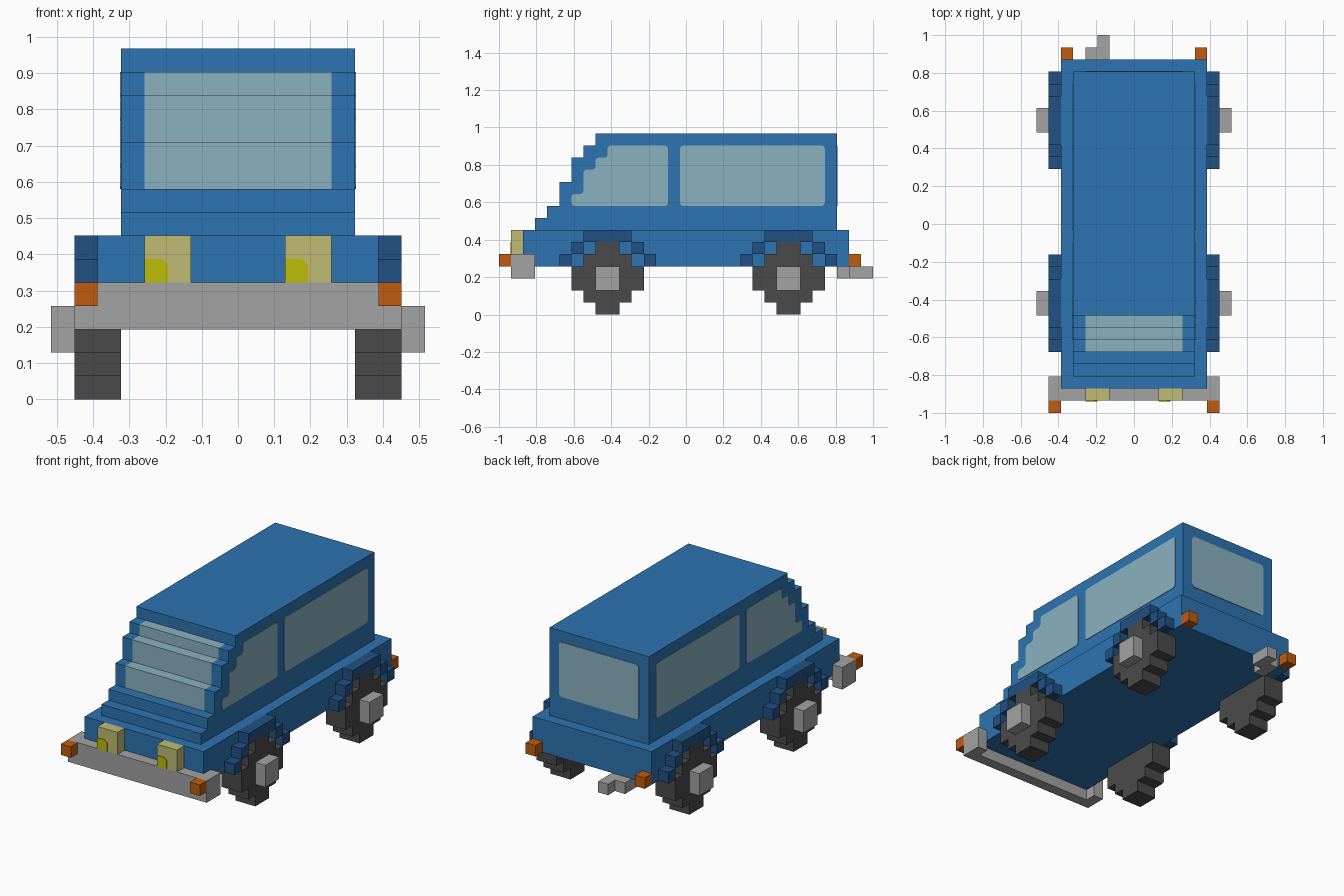
import bpy
import bmesh
from mathutils import Vector

if "Cube" in bpy.data.objects:
    bpy.data.objects.remove(bpy.data.objects["Cube"], do_unlink=True)

U = 2 / 31      # size of one block
MID = 15.5      # y is counted in blocks from the front end


def material(name, rgb):
    lin = [((c / 255 + 0.055) / 1.055) ** 2.4 if c > 10 else c / 255 / 12.92 for c in rgb]
    m = bpy.data.materials.new(name)
    m.use_nodes = True
    m.diffuse_color = (*lin, 1)
    m.node_tree.nodes["Principled BSDF"].inputs["Base Color"].default_value = (*lin, 1)
    return m


BLUE = material("body blue", (45, 116, 177))
NAVY = material("fender navy", (33, 81, 131))
GLASS = material("window glass", (138, 178, 192))
GREY = material("metal grey", (163, 163, 163))
RUBBER = material("tyre grey", (74, 74, 74))
ORANGE = material("signal orange", (193, 92, 14))
CREAM = material("lamp cream", (193, 188, 116))
YELLOW = material("bulb yellow", (190, 189, 8))


def finish(name, bm, *mats):
    bmesh.ops.recalc_face_normals(bm, faces=bm.faces)
    mesh = bpy.data.meshes.new(name)
    bm.to_mesh(mesh)
    bm.free()
    for m in mats:
        mesh.materials.append(m)
    obj = bpy.data.objects.new(name, mesh)
    bpy.context.collection.objects.link(obj)
    return obj


def boxes(name, mat, *spans):
    """One object made of boxes, each (x0, x1, y0, y1, z0, z1) in blocks."""
    bm = bmesh.new()
    for x0, x1, y0, y1, z0, z1 in spans:
        verts = bmesh.ops.create_cube(bm, size=1)["verts"]
        bmesh.ops.scale(bm, vec=Vector((abs(x1 - x0), y1 - y0, z1 - z0)) * U, verts=verts)
        centre = Vector(((x0 + x1) / 2, (y0 + y1) / 2 - MID, (z0 + z1) / 2)) * U
        bmesh.ops.translate(bm, vec=centre, verts=verts)
    return finish(name, bm, mat)


def prism_mesh(points, a, b, axis):
    """Extrude a (y, z) outline along x, or an (x, z) outline along y, in blocks."""
    def place(p, d):
        co = (d, p[0] - MID, p[1]) if axis == "x" else (p[0], d - MID, p[1])
        return Vector(co) * U
    bm = bmesh.new()
    face = bm.faces.new([bm.verts.new(place(p, a)) for p in points])
    side = bmesh.ops.extrude_face_region(bm, geom=[face])["geom"]
    verts = [v for v in side if isinstance(v, bmesh.types.BMVert)]
    bmesh.ops.translate(bm, vec=place((0, 0), b) - place((0, 0), a), verts=verts)
    bmesh.ops.recalc_face_normals(bm, faces=bm.faces)
    return bm


def prism(name, mat, points, a, b, axis="x"):
    return finish(name, prism_mesh(points, a, b, axis), mat)


def rounded(points, r=0.25):
    """Soften every corner of an outline slightly."""
    out = []
    for i, p in enumerate(points):
        p = Vector(p)
        u = (Vector(points[i - 1]) - p).normalized()
        v = (Vector(points[(i + 1) % len(points)]) - p).normalized()
        out += [p + u * r, p + (u + v) * r * 0.3, p + v * r]
    return out


def rect(x0, x1, z0, z1):
    return [(x0, z0), (x1, z0), (x1, z1), (x0, z1)]


# Lower body
boxes("lower_body", BLUE, (-6, 6, 2, 29, 4, 7))

# Cabin with a stepped nose; the windscreen is cut into the steps
nose = [(3, 7), (3, 8), (4, 8), (4, 9), (5, 9), (5, 11), (6, 11),
        (6, 13), (7, 13), (7, 14), (8, 14), (8, 15)]
bm = prism_mesh(nose + [(28, 15), (28, 7)], -5, 5, "x")
for x in (-4, 4):
    bmesh.ops.bisect_plane(bm, geom=bm.verts[:] + bm.edges[:] + bm.faces[:],
                           plane_co=(x * U, 0, 0), plane_no=(1, 0, 0))
for f in bm.faces:
    c = f.calc_center_median() / U
    if abs(c.x) < 4 and c.y + MID < 8 and 9.2 < c.z < 14.2:
        f.material_index = 1
finish("cabin", bm, BLUE, GLASS)

# Side and rear windows as thin panes
T = 0.05
front_pane = [(6, 9), (14, 9), (14, 14), (9, 14), (9, 13), (8, 13),
              (8, 12), (7, 12), (7, 10), (6, 10)]
for side, s in (("left", 1), ("right", -1)):
    prism(f"front_window_{side}", GLASS, rounded(front_pane), 5 * s, (5 + T) * s)
    prism(f"rear_side_window_{side}", GLASS, rounded(rect(15, 27, 9, 14)), 5 * s, (5 + T) * s)
prism("back_window", GLASS, rounded(rect(-4, 4, 9, 14)), 28, 28 + T, "y")

# Wheels, hubs and stepped fenders
half = [(1, 0), (1, 1), (2, 1), (2, 2), (3, 2), (3, 4), (2, 4), (2, 5), (1, 5), (1, 6)]
tyre = half + [(-y, z) for y, z in reversed(half)]
for end, cy in (("front", 9), ("rear", 24)):
    for side, s in (("left", 1), ("right", -1)):
        prism(f"{end}_wheel_{side}", RUBBER, [(cy + y, z) for y, z in tyre], 5 * s, 7 * s)
        boxes(f"{end}_hub_{side}", GREY, (7 * s, 8 * s, cy - 1, cy + 1, 2, 4))
        boxes(f"{end}_fender_{side}", NAVY,
              *[(6 * s, 7 * s, cy + a, cy + b, z, z + 1) for a, b, z in
                ((-2, 2, 6), (-3, -2, 5), (2, 3, 5), (-4, -3, 4), (3, 4, 4))])

# Front bumper with wrapped ends
boxes("front_bumper", GREY, (-7, 7, 1, 2, 3, 5), (-7, -6, 2, 3, 3, 5), (6, 7, 2, 3, 3, 5))

# Signal lamps, headlights and bulbs
for side, s in (("left", 1), ("right", -1)):
    boxes(f"front_signal_{side}", ORANGE, (6 * s, 7 * s, 0, 1, 4, 5))
    boxes(f"rear_signal_{side}", ORANGE, (5 * s, 6 * s, 29, 30, 4, 5))
    boxes(f"headlight_{side}", CREAM, (2 * s, 4 * s, 1, 2, 5, 7))
    x = 2 if s == 1 else -4
    bulb = [(x, 5), (x + 1, 5), (x + 1, 5.75), (x + 0.75, 6), (x, 6)]
    prism(f"bulb_{side}", YELLOW, bulb, 1 - T, 1, "y")

# Cranked exhaust pipe
boxes("exhaust", GREY, (-4, -3, 28, 30, 3, 4), (-3, -2, 29, 31, 3, 4))
